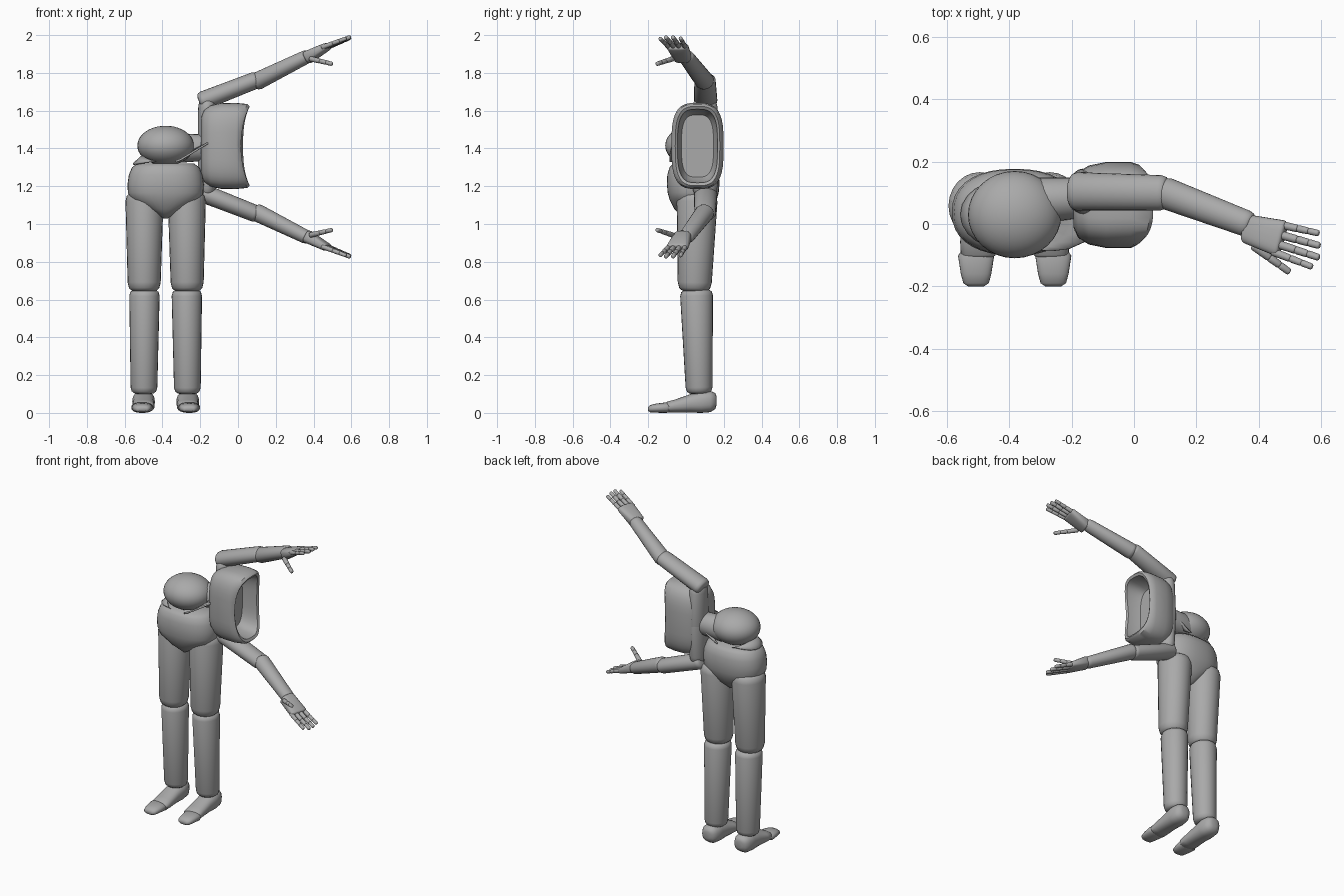
import bpy, bmesh, math
from mathutils import Vector

cube = bpy.data.objects.get("Cube")
if cube:
    bpy.data.objects.remove(cube, do_unlink=True)

grey = bpy.data.materials.new("plain grey")
grey.use_nodes = True
grey.diffuse_color = (0.4, 0.4, 0.4, 1)
grey.node_tree.nodes["Principled BSDF"].inputs["Base Color"].default_value = (0.4, 0.4, 0.4, 1)

X, Y, Z = Vector((1, 0, 0)), Vector((0, 1, 0)), Vector((0, 0, 1))
HIP_X, ARM_Z = -0.383, 1.408      # mirror planes of the legs and of the arms


def finish(name, bm, angle=50):
    bmesh.ops.recalc_face_normals(bm, faces=bm.faces)
    mesh = bpy.data.meshes.new(name)
    bm.to_mesh(mesh)
    bm.free()
    mesh.materials.append(grey)
    obj = bpy.data.objects.new(name, mesh)
    bpy.context.collection.objects.link(obj)
    bpy.ops.object.select_all(action='DESELECT')
    obj.select_set(True)
    bpy.context.view_layer.objects.active = obj
    bpy.ops.object.shade_smooth_by_angle(angle=math.radians(angle))
    return obj


def loft(name, rings, u, v, power=2.0, n=24, warp=None, angle=50):
    """Skin closed rings of (centre, half width along u, half width along v)."""
    bm = bmesh.new()
    rows = []
    for i, (c, ru, rv) in enumerate(rings):
        row = []
        for k in range(n):
            a = math.tau * k / n
            ca, sa = math.cos(a), math.sin(a)
            cu = math.copysign(abs(ca) ** (2 / power), ca)
            sv = math.copysign(abs(sa) ** (2 / power), sa)
            p = Vector(c) + u * ru * cu + v * rv * sv
            if warp:
                p += warp(i, cu, sv)
            row.append(bm.verts.new(p))
        rows.append(row)
    for r, s in zip(rows, rows[1:]):
        for k in range(n):
            bm.faces.new((r[k], r[(k + 1) % n], s[(k + 1) % n], s[k]))
    bm.faces.new(rows[0])
    bm.faces.new(rows[-1])
    return finish(name, bm, angle)


def limb(name, a, b, start, end, hint=X, cap=0.03, power=2.0, n=24):
    """Tapered rod with rounded ends; start and end are half widths."""
    a, b = Vector(a), Vector(b)
    d = b - a
    length = d.length
    d.normalize()
    u = (hint - d * hint.dot(d)).normalized()
    v = d.cross(u)
    steps = [(0, .5), (.12, .75), (.4, .92), (1, 1)]
    marks = [(s * cap, k) for s, k in steps]
    marks += [(length - s * cap, k) for s, k in reversed(steps)]
    rings = []
    for dist, k in marks:
        t = dist / length
        rings.append((a + d * dist, k * (start[0] + (end[0] - start[0]) * t),
                      k * (start[1] + (end[1] - start[1]) * t)))
    return loft(name, rings, u, v, power, n)


def ball(name, centre, radii):
    bm = bmesh.new()
    bmesh.ops.create_uvsphere(bm, u_segments=32, v_segments=20, radius=1)
    for p in bm.verts:
        p.co = Vector([c + r * q for c, r, q in zip(centre, radii, p.co)])
    return finish(name, bm)


# Legs and feet
for side, s in (("right", -1), ("left", 1)):
    def leg(off, y, z):
        return (HIP_X + s * off, y, z)
    limb(side + "_thigh", leg(.112, .06, 1.17), leg(.114, .045, .64),
         (.102, .11), (.086, .088), cap=.05)
    limb(side + "_shin", leg(.112, .055, .655), leg(.115, .07, .10),
         (.081, .088), (.07, .07), cap=.035)
    heel = [(.162, .065, .02, .022), (.155, .063, .04, .042), (.13, .06, .055, .056),
            (.08, .058, .06, .058), (.02, .05, .056, .048), (-.06, .036, .058, .034),
            (-.10, .031, .056, .029), (-.108, .03, .045, .022)]
    loft(side + "_foot", [(leg(.117, y, z), w, h) for y, z, w, h in heel], X, Z, 2.4)
    toe = [(-.09, .028, .05, .024), (-.102, .028, .058, .028), (-.16, .025, .049, .024),
           (-.19, .022, .041, .019), (-.2, .02, .026, .01)]
    loft(side + "_toes", [(leg(.124, y, z), w, h) for y, z, w, h in toe], X, Z, 2.4)

# Pelvis with its wedge-shaped underside, and the belly ball
hips = [(1.03, .012, .05), (1.08, .10, .10), (1.13, .185, .125), (1.165, .2, .135),
        (1.21, .202, .139), (1.26, .195, .137), (1.30, .178, .125), (1.32, .15, .105)]
loft("pelvis", [((HIP_X, .038, z), w, d) for z, w, d in hips], X, Y, 2.3, 36)
ball("belly", (HIP_X, .03, 1.415), (.15, .14, .105))
limb("waist", (-.36, .075, 1.40), (-.14, .085, 1.405), (.075, .08), (.065, .068), Y)


# Thin curved flaps that flare out beside the belly
def flap(name, side, inner_z, tip_z, reach, drop):
    bm = bmesh.new()
    rows = []
    for i in range(13):
        a = math.radians(-66 + 11 * i)
        grow = math.cos(a * 1.3) ** 2
        row = []
        for t in (0, .5, 1):
            r = .125 + reach * grow * t
            z = inner_z - drop * (1 - grow) + (tip_z - inner_z) * t * grow
            row.append(bm.verts.new((HIP_X + side * r * math.cos(a),
                                     .03 + r * math.sin(a), z)))
        rows.append(row)
    for r, q in zip(rows, rows[1:]):
        for k in range(2):
            bm.faces.new((r[k], r[k + 1], q[k + 1], q[k]))
    mod = finish(name, bm).modifiers.new("thickness", 'SOLIDIFY')
    mod.thickness = .01


flap("right_waist_flap", -1, 1.365, 1.32, .05, .03)
flap("left_waist_flap", 1, 1.385, 1.46, .145, .05)

# Hollow chest with a wavy open rim
chest = [(-.195, .07, .15), (-.18, .105, .19), (-.145, .127, .215), (-.09, .138, .227),
         (-.01, .138, .228), (.018, .13, .222), (.03, .118, .21), (.022, .106, .195),
         (-.03, .1, .185), (-.07, .085, .165)]


def rim(i, cy, sz):
    if i in (5, 6, 7):
        return X * (.032 * abs(sz) ** 3 - (.016 if cy < 0 else .004) * (1 - abs(sz)))
    return X * 0


loft("chest", [((x, .061, 1.413), w, h) for x, w, h in chest], Y, Z, 3.2, 40, rim, 40)

# Shoulders, arms, hands and fingers
for side, m in (("right", 1), ("left", -1)):
    def at(x, y, z):
        return (x, y, ARM_Z + m * (z - ARM_Z))
    limb(side + "_collar", at(-.165, .1, 1.36), at(-.162, .1, 1.665),
         (.05, .08), (.048, .065), cap=.05)
    limb(side + "_upper_arm", at(-.205, .105, 1.645), at(.11, .1, 1.768),
         (.062, .05), (.056, .045), Y, cap=.025)
    limb(side + "_forearm", at(.085, .105, 1.748), at(.378, -.005, 1.893),
         (.052, .048), (.042, .036), Y, cap=.025)
    across = Vector((-.25, -1, 0))
    limb(side + "_palm", at(.36, -.015, 1.878), at(.478, -.048, 1.943),
         (.046, .036), (.06, .02), across, cap=.012, power=3)

    def digit(name, base, tip, r):
        a, b = Vector(base), Vector(tip)
        for j, (t0, t1) in enumerate(((-.08, .42), (.4, .72), (.7, 1))):
            limb(f"{side}_{name}_{j + 1}", at(*a.lerp(b, t0)), at(*a.lerp(b, t1)),
                 (r - .001 * j,) * 2, (r - .001 * j - .001,) * 2, Y, cap=.007, n=12)

    digit("little_finger", (.478, -.004, 1.937), (.594, -.03, 1.985), .013)
    digit("ring_finger", (.474, -.036, 1.94), (.597, -.07, 1.99), .014)
    digit("middle_finger", (.466, -.066, 1.94), (.595, -.108, 1.99), .014)
    digit("index_finger", (.453, -.092, 1.938), (.573, -.138, 1.983), .013)
    digit("thumb", (.39, -.075, 1.873), (.5, -.155, 1.847), .014)
